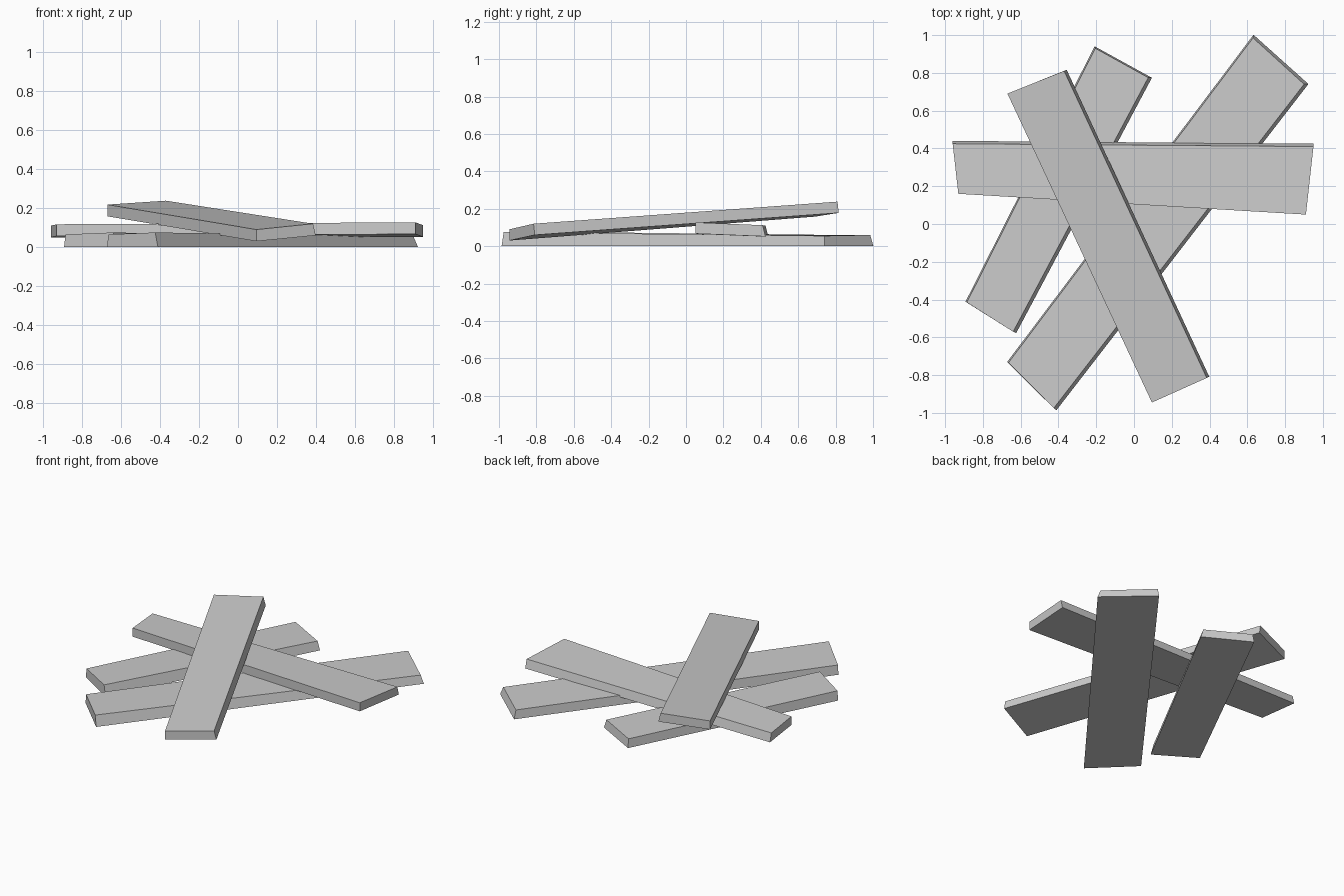
import bpy
import bmesh
from mathutils import Vector

cube = bpy.data.objects.get("Cube")
if cube:
    bpy.data.objects.remove(cube, do_unlink=True)

# One plain grey for every plank
grey = bpy.data.materials.new("plank_grey")
grey.use_nodes = True
grey.diffuse_color = (0.6, 0.6, 0.6, 1)
grey.node_tree.nodes["Principled BSDF"].inputs["Base Color"].default_value = grey.diffuse_color


def plank(name, top, thickness, left=0.0, right=0.0, start=0.0, end=0.0, flat=False):
    """Board from its top corners (start left, start right, end right, end left).
    The four flares push the underside out past the top on each side."""
    top = [Vector(corner) for corner in top]
    along = top[3] - top[0]
    along.z = 0
    along.normalize()
    across = Vector((along.y, -along.x, 0))
    flares = [(-left, -start), (right, -start), (right, end), (-left, end)]
    bottom = []
    for corner, (side, forward) in zip(top, flares):
        point = corner + across * side + along * forward
        point.z = 0 if flat else corner.z - thickness
        bottom.append(point)

    bm = bmesh.new()
    upper = [bm.verts.new(p) for p in top]
    lower = [bm.verts.new(p) for p in bottom]
    bm.faces.new(upper)
    bm.faces.new(lower[::-1])
    for i in range(4):
        j = (i + 1) % 4
        bm.faces.new((upper[j], upper[i], lower[i], lower[j]))
    bmesh.ops.recalc_face_normals(bm, faces=bm.faces)

    mesh = bpy.data.meshes.new(name)
    bm.to_mesh(mesh)
    bm.free()
    mesh.materials.append(grey)
    obj = bpy.data.objects.new(name, mesh)
    bpy.context.collection.objects.link(obj)
    return obj


# Two planks lying flat on the ground
plank("long_ground_plank",
      [(-0.665, -0.735, 0.065), (-0.425, -0.975, 0.075),
       (0.9, 0.74, 0.055), (0.63, 0.985, 0.06)],
      thickness=0.065, left=0.008, right=0.018, end=0.015, flat=True)
plank("short_ground_plank",
      [(-0.885, -0.415, 0.065), (-0.64, -0.57, 0.075),
       (0.075, 0.775, 0.06), (-0.205, 0.93, 0.06)],
      thickness=0.065, left=0.008, right=0.018, end=0.008, flat=True)

# Crosswise plank resting on the ground pair
plank("middle_plank",
      [(-0.96, 0.425, 0.11), (-0.93, 0.16, 0.117),
       (0.91, 0.05, 0.127), (0.95, 0.41, 0.112)],
      thickness=0.06, left=0.015)

# Sloping plank leaning over the pile
plank("leaning_plank",
      [(0.095, -0.945, 0.09), (0.385, -0.815, 0.12),
       (-0.37, 0.81, 0.238), (-0.67, 0.69, 0.218)],
      thickness=0.06, right=0.015)
